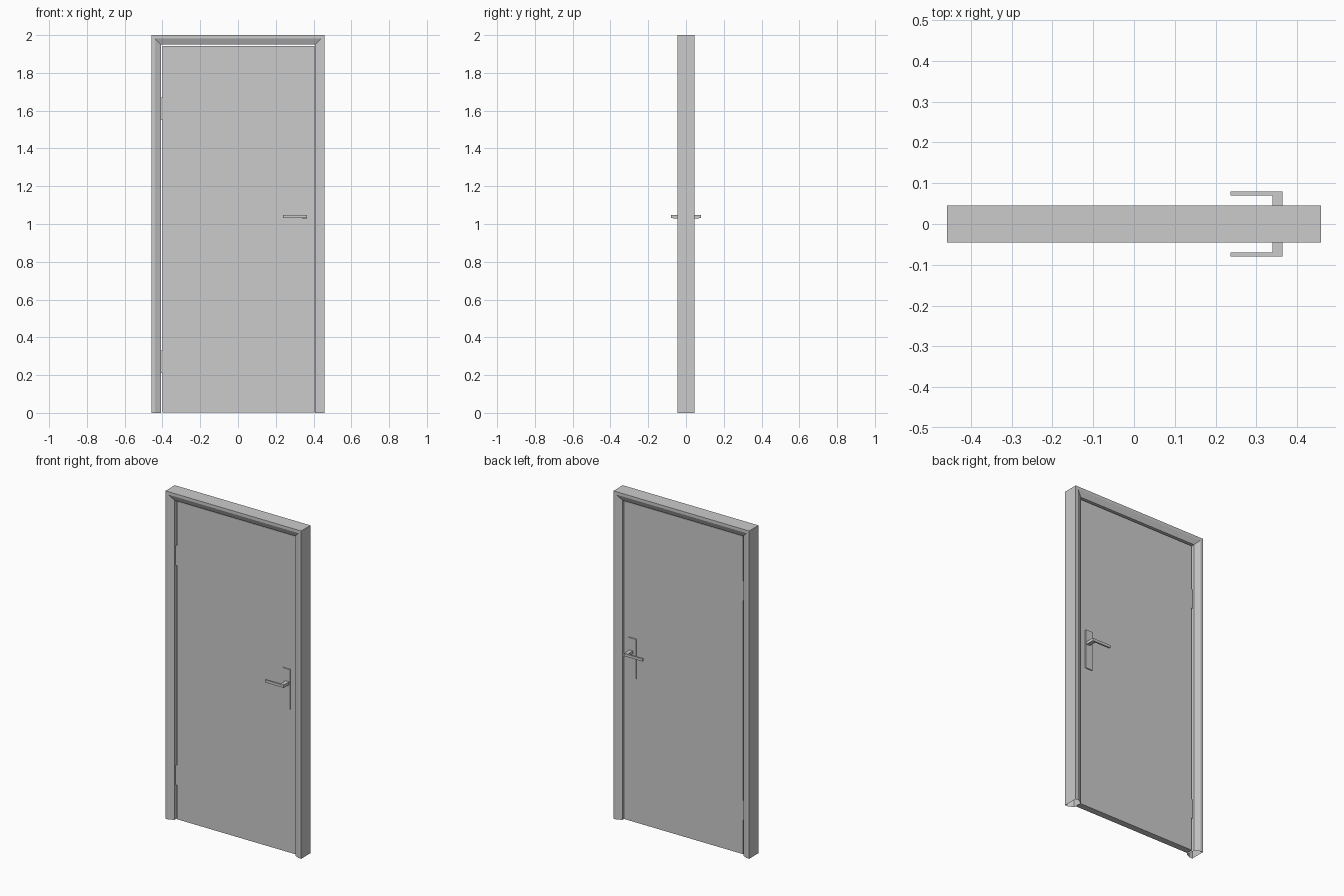
import bpy, bmesh

if "Cube" in bpy.data.objects:
    bpy.data.objects.remove(bpy.data.objects["Cube"])

def make_object(name, bm):
    bmesh.ops.recalc_face_normals(bm, faces=bm.faces)
    mesh = bpy.data.meshes.new(name)
    bm.to_mesh(mesh)
    bm.free()
    ob = bpy.data.objects.new(name, mesh)
    bpy.context.collection.objects.link(ob)
    return ob

def box(name, x, y, z):
    """Box from (min, max) ranges on each axis."""
    bm = bmesh.new()
    bmesh.ops.create_cube(bm, size=1)
    for v in bm.verts:
        v.co = [(r[0] + r[1]) / 2 + c * (r[1] - r[0]) for c, r in zip(v.co, (x, y, z))]
    return make_object(name, bm)

# Door frame: chamfered profile (inward offset, depth) swept with mitred top corners
W, H = 0.458, 2.0
profile = [(0, -0.045), (0.018, -0.045), (0.05, -0.03),
           (0.05, 0.03), (0.018, 0.045), (0, 0.045)]
# each station: x, z, inward x direction, inward z direction
stations = [(-W, 0, 1, 0), (-W, H, 1, -1), (W, H, -1, -1), (W, 0, -1, 0)]
bm = bmesh.new()
rings = [[bm.verts.new((x + dx * o, y, z + dz * o)) for o, y in profile]
         for x, z, dx, dz in stations]
n = len(profile)
for a, b in zip(rings, rings[1:]):
    for i in range(n):
        j = (i + 1) % n
        bm.faces.new((a[i], a[j], b[j], b[i]))
make_object("door_frame", bm)

# Door leaf
box("door_leaf", (-0.399, 0.404), (-0.02, 0.02), (0.003, 1.943))

# Hinges in the left gap
for name, z in (("lower_hinge", 0.27), ("upper_hinge", 1.61)):
    box(name, (-0.41, -0.397), (-0.018, 0.018), (z - 0.06, z + 0.06))

# Handles on both sides
for side, s in (("front", -1), ("back", 1)):
    def depth(a, b):
        return tuple(sorted((s * a, s * b)))
    box(side + "_handle_plate", (0.32, 0.369), depth(0.019, 0.026), (0.88, 1.123))
    box(side + "_handle_neck", (0.34, 0.364), depth(0.025, 0.07), (1.03, 1.048))
    box(side + "_handle_lever", (0.237, 0.364), depth(0.07, 0.08), (1.031, 1.047))
